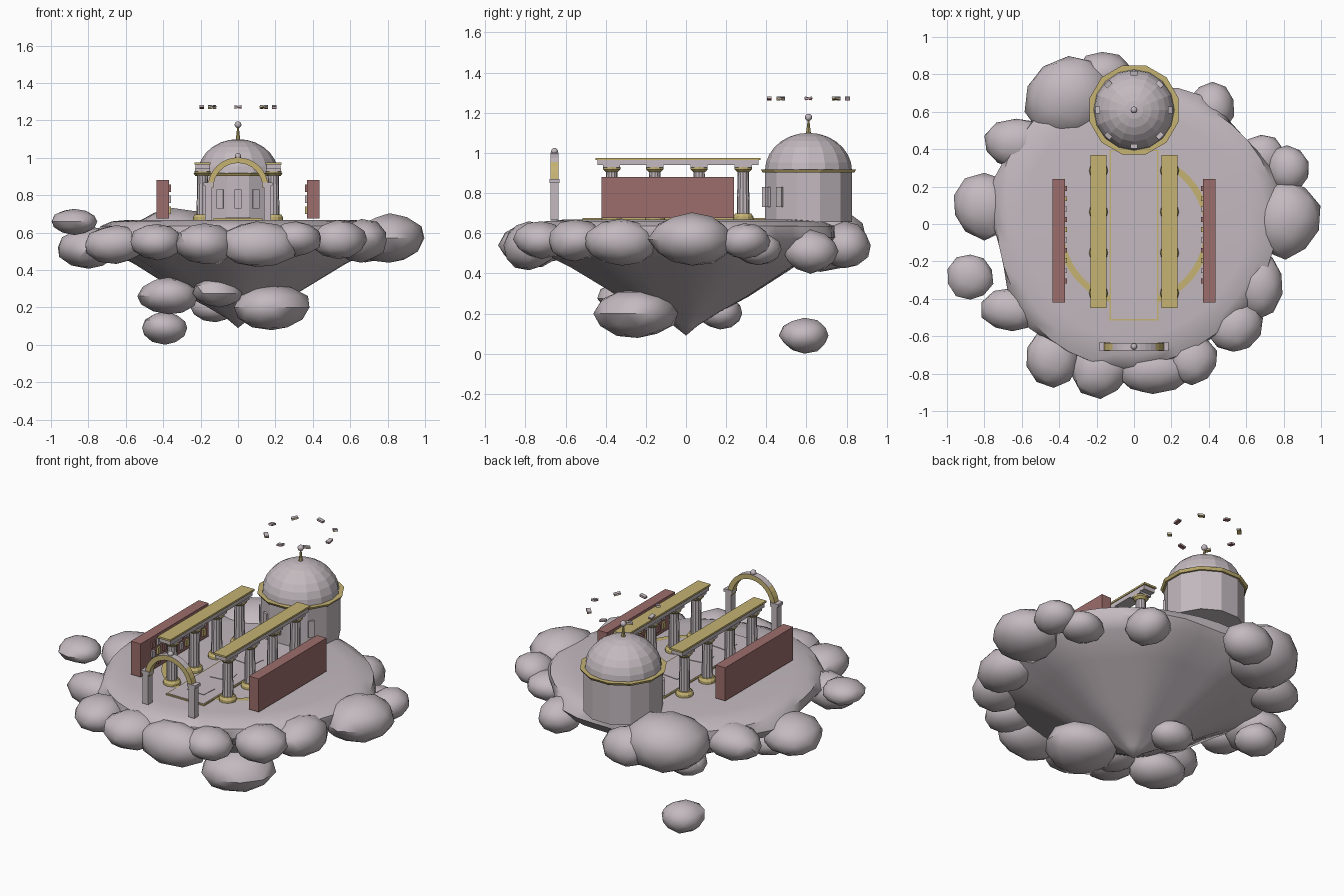
import bpy, bmesh, math, random
from mathutils import Vector, Matrix

if "Cube" in bpy.data.objects:
    bpy.data.objects.remove(bpy.data.objects["Cube"])

random.seed(4)
FLOOR = 0.668
DOME_Y = 0.61


def material(name, rgb):
    m = bpy.data.materials.new(name)
    m.diffuse_color = (*rgb, 1)
    m.use_nodes = True
    m.node_tree.nodes["Principled BSDF"].inputs["Base Color"].default_value = m.diffuse_color
    return m


STONE = material("pale_stone", (0.55, 0.49, 0.52))
GOLD = material("old_gold", (0.56, 0.45, 0.17))
RED = material("dusty_red", (0.33, 0.155, 0.147))


def finish(name, bm, mats, smooth=None):
    bmesh.ops.recalc_face_normals(bm, faces=bm.faces[:])
    me = bpy.data.meshes.new(name)
    bm.to_mesh(me)
    bm.free()
    for m in mats:
        me.materials.append(m)
    ob = bpy.data.objects.new(name, me)
    bpy.context.collection.objects.link(ob)
    if smooth:
        bpy.ops.object.select_all(action='DESELECT')
        ob.select_set(True)
        bpy.context.view_layer.objects.active = ob
        bpy.ops.object.shade_smooth_by_angle(angle=math.radians(smooth))
    return ob


def box(name, c, size, mat, rot=None):
    bm = bmesh.new()
    m = Matrix.Translation(c) @ (rot or Matrix()) @ Matrix.Diagonal((*size, 1))
    bmesh.ops.create_cube(bm, size=1, matrix=m)
    return finish(name, bm, [mat])


def lathe(name, c, profile, n, mat, turn=0.0, smooth=None, wobble=None):
    """Revolve (radius, z) points; wobble(angle, r, z) scales the radius."""
    bm = bmesh.new()
    rings = []
    for r, z in profile:
        if r == 0:
            rings.append([bm.verts.new((c[0], c[1], c[2] + z))] * n)
            continue
        ring = []
        for i in range(n):
            a = turn + 2 * math.pi * i / n
            k = r * (wobble(a, r, z) if wobble else 1)
            ring.append(bm.verts.new((c[0] + k * math.cos(a), c[1] + k * math.sin(a), c[2] + z)))
        rings.append(ring)
    for lo, hi in zip(rings, rings[1:]):
        for i in range(n):
            j = (i + 1) % n
            bm.faces.new(list(dict.fromkeys((lo[i], lo[j], hi[j], hi[i]))))
    return finish(name, bm, [mat], smooth)


def boulder(name, c, r):
    bm = bmesh.new()
    bmesh.ops.create_icosphere(bm, subdivisions=2, radius=1)
    bumps = [Vector((random.gauss(0, 1), random.gauss(0, 1), random.gauss(0, 1))).normalized() for _ in range(5)]
    for v in bm.verts:
        d = v.co.normalized()
        k = 0.97 + 0.1 * sum(max(0, d.dot(b)) ** 4 for b in bumps) + random.uniform(-0.03, 0.03)
        v.co = Vector(c) + Vector(d[i] * k * r[i] for i in range(3))
    finish(name, bm, [STONE], 35)


# Floating island: flat top, concave cone beneath
lathe("island", (0, 0, 0),
      [(0, .09), (.06, .14), (.16, .20), (.32, .285), (.55, .43), (.72, .52), (.77, .58),
       (.75, .635), (.69, .66), (.6, FLOOR), (0, FLOOR)], 40, STONE, smooth=40,
      wobble=lambda a, r, z: 1 + .025 * math.sin(3 * a + 1) + .03 * math.sin(7 * a) * (z < .6))

# Boulders round the rim: x, y, z, rx, ry, rz
RIM = [(-.35, .67, .57, .24, .22, .16), (-.17, .79, .54, .14, .13, .12), (-.63, .43, .55, .17, .13, .1),
       (-.8, .1, .52, .17, .17, .11), (-.65, -.46, .54, .16, .12, .1), (-.43, -.71, .55, .14, .15, .1),
       (-.18, -.77, .54, .16, .15, .11), (.1, -.78, .54, .21, .13, .12), (.31, -.72, .57, .14, .13, .09),
       (.53, -.55, .56, .15, .14, .1), (.66, -.32, .55, .14, .18, .11), (.81, .03, .57, .18, .2, .135),
       (.82, .29, .56, .11, .12, .09)]
for p in RIM:
    boulder("rim_boulder", p[:3], p[3:])
for p in [(.42, .62, .51, .12, .14, .1), (.68, .36, .52, .12, .12, .08)]:
    boulder("rear_boulder", p[:3], p[3:])
# Rocks hanging under the island, and two loose ones
for p in [(.18, -.24, .2, .2, .2, .125), (-.37, -.25, .26, .16, .15, .095),
          (-.1, -.3, .275, .13, .13, .075), (-.12, .17, .2, .12, .11, .08)]:
    boulder("under_rock", p[:3], p[3:])
for p in [(-.875, -.28, .66, .12, .12, .068), (-.39, .59, .09, .125, .12, .083)]:
    boulder("floating_rock", p[:3], p[3:])

# Processional runner with gold edging and a loose slab
box("runner_edging", (0, -.06, FLOOR + .003), (.26, .91, .008), GOLD)
box("runner", (0, -.06, FLOOR + .005), (.244, .898, .008), STONE)
for y, t in ((.11, -.1), (-.14, .15), (-.36, -.08)):
    box("floor_slab", (0, y, FLOOR + .008), (.12, .1, .008), STONE, Matrix.Rotation(t, 4, 'Z'))

# Inlaid gold arc in the floor
bm = bmesh.new()
prev = None
for i in range(37):
    a = math.radians(190 + 225 * i / 36)
    cur = [bm.verts.new((r * math.cos(a), r * math.sin(a) - .03, FLOOR + .004)) for r in (.375, .41)]
    if prev:
        bm.faces.new((prev[0], prev[1], cur[1], cur[0]))
    prev = cur
finish("floor_arc", bm, [GOLD])

for s in (-1, 1):
    # Side wall holding rows of books on its inner face
    box("side_wall", (s * .402, -.09, .778), (.066, .66, .204), RED)
    for row in range(3):
        for i in range(10):
            box("book", (s * .365, .19 - i * .055, .72 + row * .058), (.014, .026, .04),
                (GOLD, STONE, RED)[(i + row) % 3])
    # Colonnade
    x = s * .19
    for y in (-.37, -.155, .065, .285):
        lathe("column_base", (x, y, FLOOR), [(0, 0), (.05, 0), (.05, .015), (.04, .03), (0, .03)], 12, GOLD)
        lathe("column_shaft", (x, y, FLOOR), [(.032, .02), (.028, .25)], 24, STONE,
              wobble=lambda a, r, z: 1 - .07 * (round(a / (math.pi / 12)) % 2))
        lathe("column_capital", (x, y, .905), [(0, 0), (.03, 0), (.043, .013), (.043, .024), (0, .024)], 12, GOLD)
        box("column_abacus", (x, y, .935), (.08, .085, .014), STONE)
    box("colonnade_beam", (x, -.04, .952), (.076, .8, .026), STONE)
    box("colonnade_cornice", (x, -.04, .97), (.086, .82, .011), GOLD)
    # Gateway posts
    box("gate_post", (s * .157, -.655, .76), (.038, .042, .19), STONE)
    box("gate_post_cap", (s * .157, -.655, .86), (.055, .05, .018), STONE)

# Gateway arch, stone along the crown and gold elsewhere
bm = bmesh.new()
prev = first = None
for i in range(17):
    a = math.pi * i / 16
    cur = [bm.verts.new((r * math.cos(a), -.655 + y, .84 + r * math.sin(a)))
           for r, y in ((.132, -.02), (.162, -.02), (.162, .02), (.132, .02))]
    if prev:
        for k in range(4):
            f = bm.faces.new((prev[k], prev[(k + 1) % 4], cur[(k + 1) % 4], cur[k]))
            f.material_index = int(k == 1 and 4 <= i - 1 <= 11)
    else:
        bm.faces.new(cur)
    prev = cur
bm.faces.new(prev)
finish("gate_arch", bm, [GOLD, STONE])


def ball(name, c, r):
    bm = bmesh.new()
    bmesh.ops.create_uvsphere(bm, u_segments=12, v_segments=8, radius=r, matrix=Matrix.Translation(c))
    finish(name, bm, [STONE], 40)


ball("gate_ball", (0, -.655, 1.008), .017)

# Domed rotunda
T = math.radians(15)
c = (0, DOME_Y, 0)
lathe("rotunda_wall", c, [(0, .655), (.225, .655), (.225, .91), (0, .91)], 12, STONE, T)
lathe("rotunda_cornice", c, [(.2, .902), (.236, .902), (.246, .918), (.2, .918)], 12, GOLD, T)
lathe("dome", c, [(.217 * math.cos(t), .91 + .19 * math.sin(t)) for t in
                  (math.pi / 2 * k / 7 for k in range(7))] + [(0, 1.1)], 16, STONE)
lathe("finial_spike", c, [(0, 1.09), (.013, 1.09), (.004, 1.165), (0, 1.165)], 8, GOLD)
ball("finial_ball", (0, DOME_Y, 1.177), .018)
for deg in (-50, -25, 0, 25, 50):
    a = math.radians(deg)
    box("rotunda_window", (.222 * math.sin(a), DOME_Y - .222 * math.cos(a), .78),
        (.036, .018, .1), STONE, Matrix.Rotation(a, 4, 'Z'))

# Ring of books hovering above the dome
for i in range(8):
    a = i * math.pi / 4
    rot = Matrix.Rotation(a, 4, 'Z') @ Matrix.Rotation(.2 * (-1) ** i, 4, 'X')
    p = Vector((.195 * math.cos(a), DOME_Y + .195 * math.sin(a), 1.272))
    box("hovering_book_cover", p - Vector((0, 0, .004)), (.024, .038, .005), (RED, GOLD)[i % 2], rot)
    box("hovering_book_pages", p + Vector((0, 0, .002)), (.024, .038, .007), STONE, rot)
